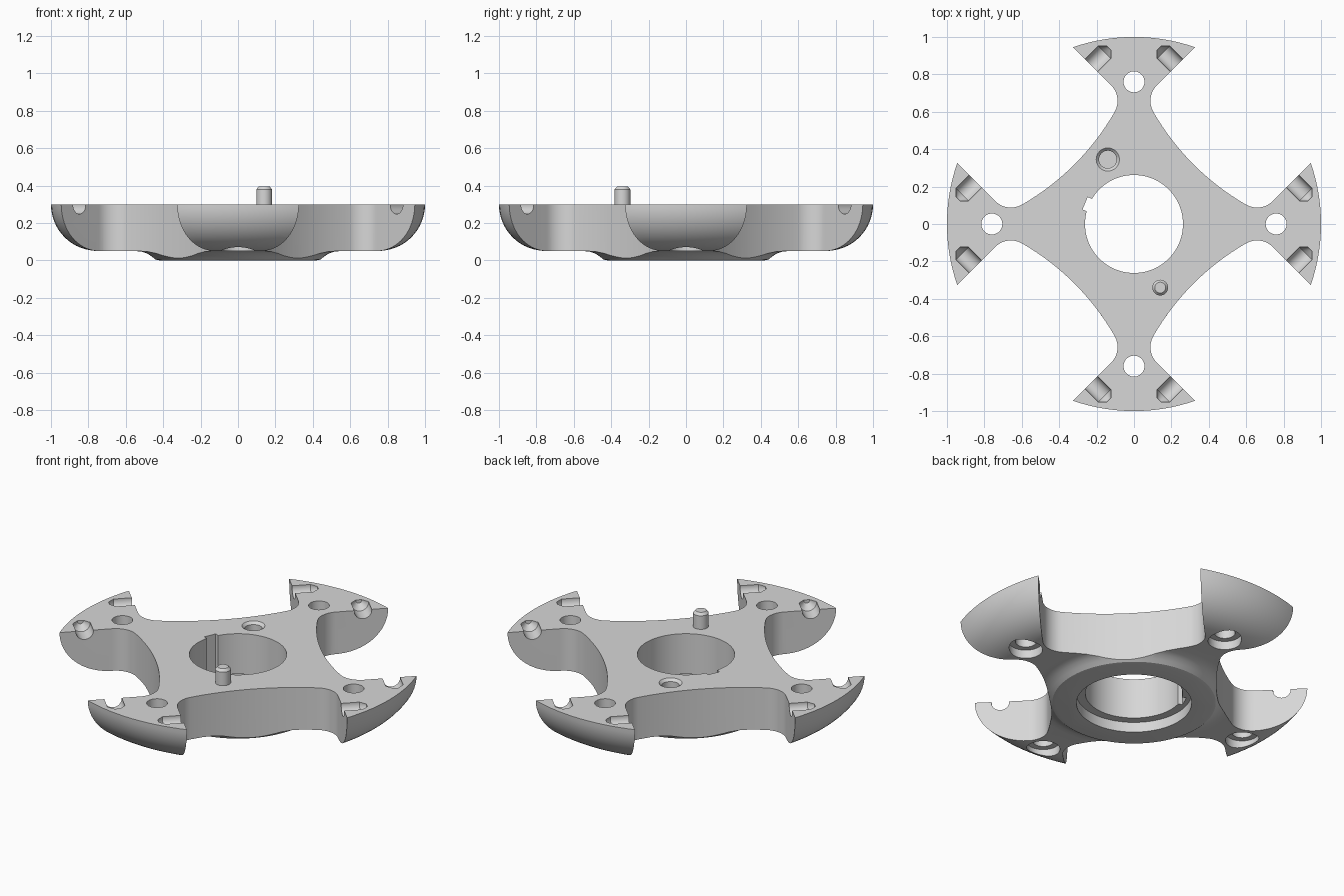
import bpy, bmesh
from math import sin, cos, pi, radians, sqrt
from mathutils import Matrix, Vector

if "Cube" in bpy.data.objects:
    bpy.data.objects.remove(bpy.data.objects["Cube"], do_unlink=True)

TOP, FLOOR = 0.3, 0.05

grey = bpy.data.materials.new("plain grey")
grey.use_nodes = True
grey.diffuse_color = (0.68, 0.68, 0.68, 1)
grey.node_tree.nodes["Principled BSDF"].inputs["Base Color"].default_value = grey.diffuse_color


def finish(name, bm, matrix):
    bm.transform(matrix)
    bmesh.ops.recalc_face_normals(bm, faces=bm.faces)
    mesh = bpy.data.meshes.new(name)
    bm.to_mesh(mesh)
    bm.free()
    mesh.materials.append(grey)
    obj = bpy.data.objects.new(name, mesh)
    bpy.context.collection.objects.link(obj)
    return obj


def lathe(name, profile, matrix=Matrix(), steps=32):
    """Solid of revolution from (radius, height) points, with flat end caps."""
    bm = bmesh.new()
    rings = [[bm.verts.new((r * cos(2 * pi * i / steps), r * sin(2 * pi * i / steps), z))
              for i in range(steps)] for r, z in profile]
    for low, high in zip(rings, rings[1:]):
        for i in range(steps):
            bm.faces.new((low[i - 1], low[i], high[i], high[i - 1]))
    bm.faces.new(rings[0][::-1])
    bm.faces.new(rings[-1])
    return finish(name, bm, matrix)


def prism(name, outline, z0, z1, matrix=Matrix()):
    bm = bmesh.new()
    low, high = ([bm.verts.new((x, y, z)) for x, y in outline] for z in (z0, z1))
    for i in range(len(outline)):
        bm.faces.new((low[i - 1], low[i], high[i], high[i - 1]))
    bm.faces.new(low[::-1])
    bm.faces.new(high)
    return finish(name, bm, matrix)


def arc(cx, cy, r, a0, a1, n):
    angles = [radians(a0 + (a1 - a0) * i / n) for i in range(n + 1)]
    return [(cx + r * cos(a), cy + r * sin(a)) for a in angles]


# Body: turned disc with a rounded rim and a low collar underneath
body = lathe("body", [(0.42, 0), (0.44, 0.004), (0.46, 0.02), (0.485, 0.037),
                      (0.515, 0.047), (0.55, FLOOR)]
             + arc(0.75, TOP, 0.25, -90, 0, 16), steps=128)
cutters = []

# Four concave side cut-outs that leave the flared arms
fillet = arc(0.208, 0.658, 0.12, 135, 210, 12)
half_chord = (fillet[-1][1] - fillet[-1][0]) / sqrt(2)
big_r = half_chord / sin(radians(15))
centre = sum(fillet[-1]) / 2 + big_r * cos(radians(15)) / sqrt(2)
sweep = arc(centre, centre, big_r, 210, 240, 24)[1:-1]
side = [(0.6, 1.22)] + fillet
outline = side + sweep + [(y, x) for x, y in reversed(side)]
quarters = [Matrix.Rotation(i * pi / 2, 4, 'Z') for i in range(4)]
for turn in quarters:
    cutters.append(prism("side_cutter", outline, -0.1, 0.5, turn))

# Centre bore, wider at the bottom, with a keyway
cutters.append(lathe("bore_cutter", [(0.31, -0.1), (0.31, 0.06), (0.262, 0.06),
                                     (0.262, 0.5)], steps=96))
cutters.append(prism("keyway_cutter", [(0.2, -0.036), (0.284, -0.036), (0.284, 0.036),
                                       (0.2, 0.036)],
                     -0.1, 0.5, Matrix.Rotation(radians(157), 4, 'Z')))

# Arm bolt holes with counterbores, and angled pockets in the flared ends
for turn in quarters:
    cutters.append(lathe("bolt_cutter", [(0.09, -0.1), (0.09, 0.1), (0.056, 0.1),
                                         (0.056, 0.5)],
                         turn @ Matrix.Translation((0, 0.76, 0)), 48))
    for s in (1, -1):
        aim = Vector((-s, 1, 0)).to_track_quat('Z', 'Y').to_matrix().to_4x4()
        place = Matrix.Translation((s * 0.228, 0.848, TOP - 0.004))
        cutters.append(lathe("pocket_cutter", [(0.048, -0.06), (0.048, 0.1), (0.016, 0.132)],
                             turn @ place @ aim))

# Blind locating hole with a chamfered mouth
cutters.append(lathe("locating_cutter", [(0.047, 0.19), (0.047, TOP - 0.015),
                                         (0.063, TOP + 0.001), (0.063, 0.5)],
                     Matrix.Translation((-0.14, 0.345, 0)), 48))

# Carve the body with every cutter in one evaluation
for cutter in cutters:
    cutter.hide_render = True
    mod = body.modifiers.new(cutter.name, 'BOOLEAN')
    mod.operation, mod.solver, mod.object = 'DIFFERENCE', 'EXACT', cutter
bpy.context.view_layer.update()
carved = body.evaluated_get(bpy.context.evaluated_depsgraph_get())
body_mesh = bpy.data.meshes.new_from_object(carved)
body.modifiers.clear()
body.data = body_mesh
for cutter in cutters:
    bpy.data.objects.remove(cutter, do_unlink=True)

# Locating pin
pin = lathe("locating_pin", [(0.042, 0.2), (0.042, 0.38), (0.029, 0.395)],
            Matrix.Translation((0.14, -0.34, 0)))

bpy.ops.object.select_all(action='DESELECT')
for obj in (body, pin):
    obj.select_set(True)
bpy.context.view_layer.objects.active = body
bpy.ops.object.shade_smooth_by_angle(angle=radians(25))
